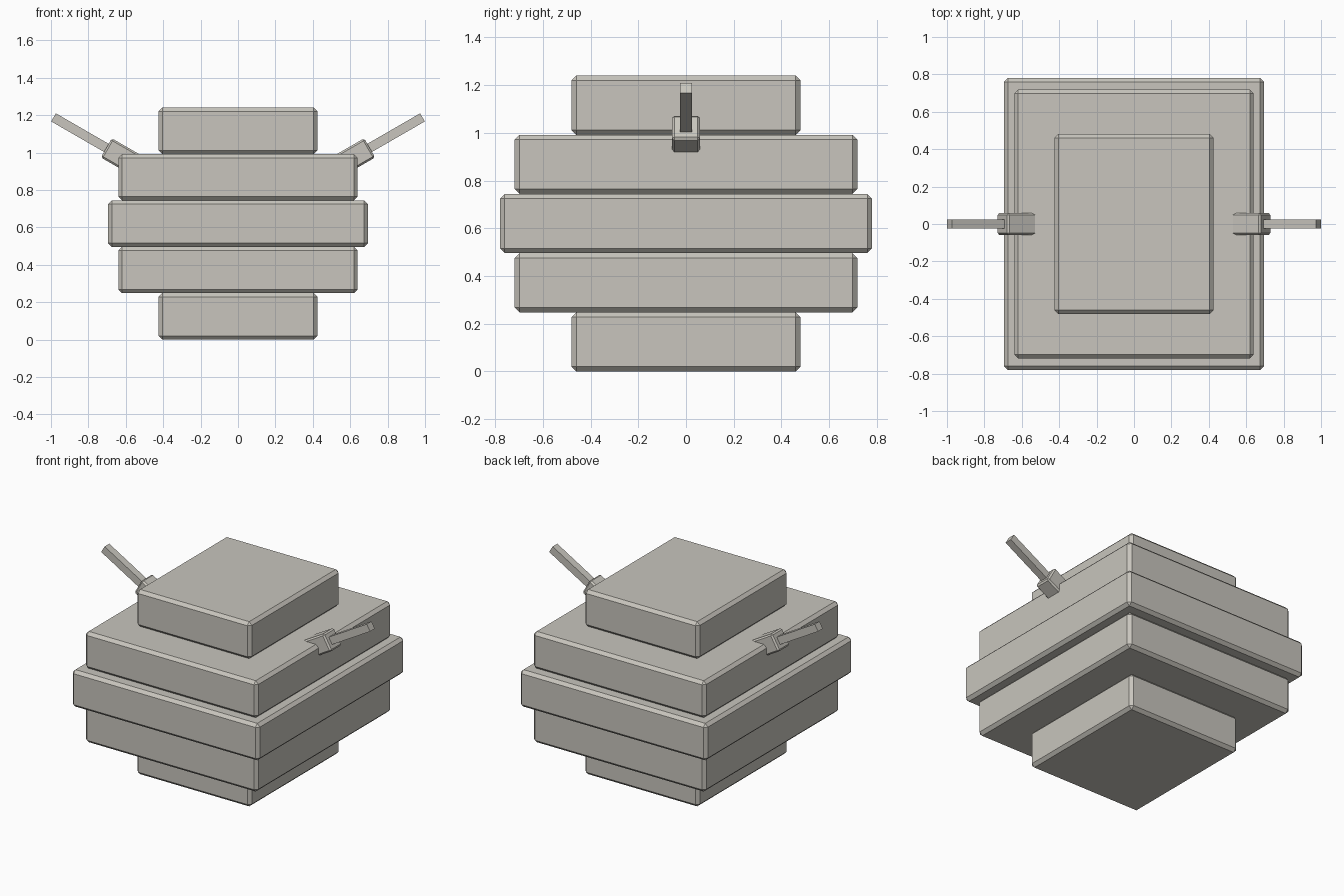
import bpy
import math
from mathutils import Vector, Matrix

cube = bpy.data.objects.get("Cube")
if cube:
    bpy.data.objects.remove(cube, do_unlink=True)

# Single stone colour
stone = bpy.data.materials.new("warm_grey_stone")
stone.use_nodes = True
COLOUR = (0.58, 0.56, 0.51, 1)
stone.diffuse_color = COLOUR
stone.node_tree.nodes["Principled BSDF"].inputs["Base Color"].default_value = COLOUR


def block(name, size, centre, bevel=0.0, tilt=0.0):
    """Flat-shaded box with chamfered edges, tilted about the y axis."""
    bpy.ops.mesh.primitive_cube_add(size=1)
    ob = bpy.context.object
    ob.name = name
    ob.data.transform(Matrix.Diagonal((*size, 1)))
    ob.location = centre
    ob.rotation_euler.y = tilt
    ob.data.materials.append(stone)
    if bevel:
        mod = ob.modifiers.new("chamfer", 'BEVEL')
        mod.width = bevel
        mod.segments = 1
    return ob


# Five stacked tiers, widest in the middle
TIER = 0.248
SIZES = [(0.85, 0.96), (1.28, 1.436), (1.39, 1.56)]
NAMES = ["bottom_tier", "lower_tier", "middle_tier", "upper_tier", "top_tier"]
for i, name in enumerate(NAMES):
    width, depth = SIZES[min(i, 4 - i)]
    block(name, (width, depth, TIER), (0, 0, TIER * (i + 0.5)), bevel=0.02)

# Tilted arm with a collar on each side
ANGLE = math.radians(30)
for side, label in ((1, "left"), (-1, "right")):
    along = Vector((side * math.cos(ANGLE), 0, math.sin(ANGLE)))
    collar_end = Vector((side * 0.704, 0, 1.025))

    def placed(name, start, end, thick, bevel):
        centre = collar_end + along * (start + end) / 2
        block(name, (end - start, thick, thick), centre, bevel, -side * ANGLE)

    placed(label + "_arm_collar", -0.18, 0, 0.118, 0.01)
    placed(label + "_arm_rod", -0.05, 0.326, 0.05, 0)
